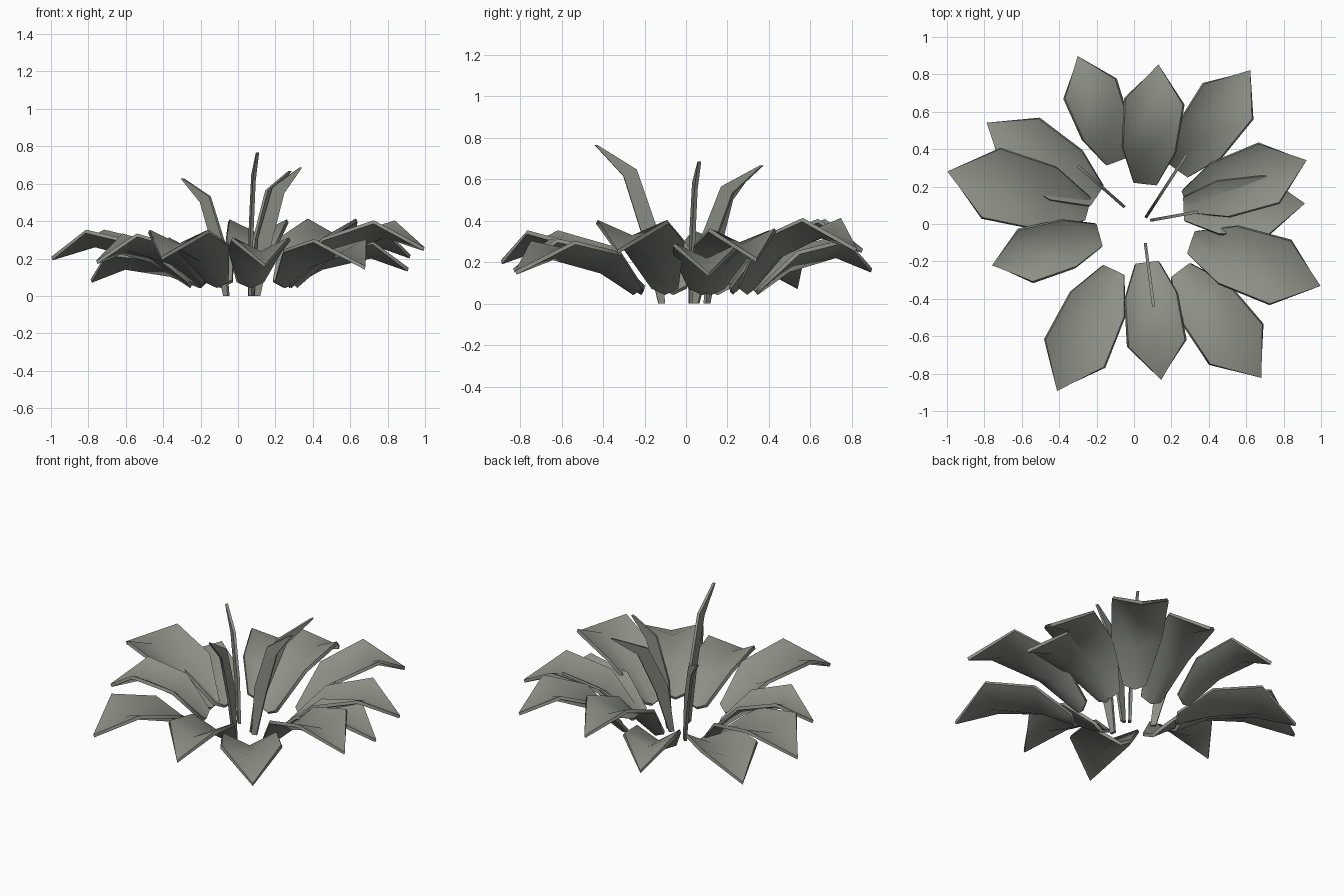
import bpy
import math
from mathutils import Vector

if "Cube" in bpy.data.objects:
    bpy.data.objects.remove(bpy.data.objects["Cube"])

leaf_mat = bpy.data.materials.new("dull_green_grey")
leaf_mat.diffuse_color = (0.27, 0.28, 0.24, 1)
leaf_mat.use_nodes = True
leaf_mat.node_tree.nodes["Principled BSDF"].inputs["Base Color"].default_value = leaf_mat.diffuse_color


def make_object(name, verts, faces, thickness):
    mesh = bpy.data.meshes.new(name)
    mesh.from_pydata(verts, [], faces)
    mesh.update()
    mesh.materials.append(leaf_mat)
    ob = bpy.data.objects.new(name, mesh)
    bpy.context.collection.objects.link(ob)
    mod = ob.modifiers.new("thickness", "SOLIDIFY")
    mod.thickness = thickness
    mod.offset = 0
    # apply the thickness, then smooth the folds and keep the rims sharp
    bpy.ops.object.select_all(action="DESELECT")
    ob.select_set(True)
    bpy.context.view_layer.objects.active = ob
    bpy.ops.object.modifier_apply(modifier=mod.name)
    bpy.ops.object.shade_smooth_by_angle(angle=math.radians(70))
    return ob


def broad_leaf(i, bx, by, tx, ty, tz):
    """Folded leaf: three V-shaped rows running from the base to a drooping tip."""
    base, tip = Vector((bx, by, 0)), Vector((tx, ty, 0))
    axis = tip - base
    length = axis.length
    side = Vector((-axis.y, axis.x, 0)).normalized()
    z0, z2 = 0.05, tz + 0.07
    z1 = z0 + 0.62 * (z2 - z0)
    # position along the leaf, half width, rib height, fold height
    rows = [(0.0, 0.065, z0, 0.03),
            (0.28, 0.225 * length, z1, 0.085),
            (0.69, 0.25 * length, z2, 0.075)]
    verts = []
    for t, hw, z, fold in rows:
        rib = base + axis * t + Vector((0, 0, z))
        lift = Vector((0, 0, fold))
        verts += [rib + side * hw + lift, rib, rib - side * hw + lift]
    verts.append(tip + Vector((0, 0, tz)))
    faces = [(r + k, r + k + 1, r + k + 4, r + k + 3) for r in (0, 3) for k in (0, 1)]
    faces += [(6, 7, 9), (7, 8, 9)]
    make_object(f"broad_leaf_{i}", verts, faces, 0.02)


def inner_blade(i, bx, by, tx, ty, tz):
    """Thin upright blade, flat in the vertical plane of its lean."""
    base = Vector((bx, by, 0))
    axis = Vector((tx - bx, ty - by, 0))
    d = axis.normalized()
    # fraction of reach, fraction of height, half width
    rows = [(0.05, 0.0, 0.016), (0.2, 0.42, 0.036), (0.5, 0.82, 0.032), (0.985, 0.995, 0.006)]
    verts = []
    for t, h, hw in rows:
        p = base + axis * t + Vector((0, 0, tz * h))
        tilt = Vector((0, 0, hw * (0.5 if 0 < h < 0.9 else 0)))
        verts += [p - d * hw + tilt, p + d * hw - tilt]
    faces = [(k, k + 1, k + 3, k + 2) for k in (0, 2, 4)]
    make_object(f"inner_blade_{i}", verts, faces, 0.016)


# Ring of broad leaves: base x, y then tip x, y, z
leaves = [
    (-0.09, 0.34, -0.30, 0.895, 0.16), (0.06, 0.22, 0.13, 0.85, 0.255),
    (0.24, 0.29, 0.62, 0.82, 0.26), (0.28, 0.12, 0.92, 0.34, 0.21),
    (0.27, 0.08, 0.91, 0.11, 0.14), (0.31, -0.10, 0.995, -0.33, 0.25),
    (0.25, -0.25, 0.68, -0.82, 0.15), (0.07, -0.21, 0.145, -0.83, 0.16),
    (-0.11, -0.25, -0.41, -0.89, 0.20), (-0.19, -0.06, -0.755, -0.22, 0.18),
    (-0.25, 0.08, -0.995, 0.28, 0.20), (-0.20, 0.15, -0.785, 0.54, 0.08),
]
for i, leaf in enumerate(leaves, 1):
    broad_leaf(i, *leaf)

# Upright blades in the middle
blades = [(-0.05, 0.09, -0.30, 0.31, 0.63), (0.06, 0.03, 0.28, 0.37, 0.67),
          (0.06, -0.10, 0.105, -0.44, 0.77), (0.09, 0.02, 0.34, 0.065, 0.69)]
for i, blade in enumerate(blades, 1):
    inner_blade(i, *blade)
